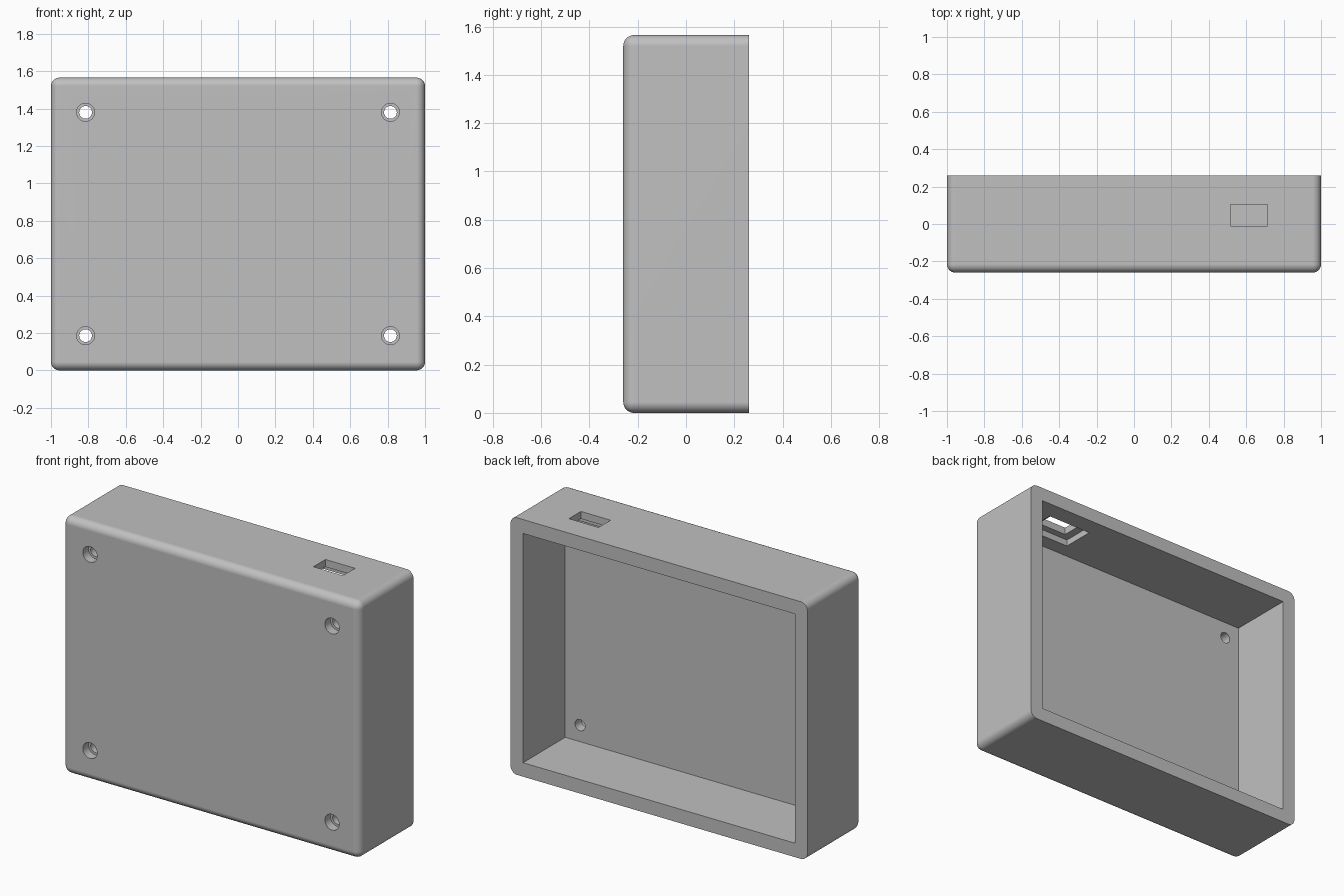
import bpy, bmesh, math
from mathutils import Matrix, Vector

# Remove the default cube only
default = bpy.data.objects.get("Cube")
if default:
    bpy.data.objects.remove(default, do_unlink=True)

WIDTH, DEPTH, HEIGHT = 2.0, 0.52, 1.565
WALL, FRONT_WALL, RADIUS = 0.085, 0.115, 0.045
FRONT, BACK = -DEPTH / 2, DEPTH / 2
MID = HEIGHT / 2

grey = bpy.data.materials.new("plain grey")
grey.use_nodes = True
colour = (0.53, 0.53, 0.53, 1)
grey.diffuse_color = colour
grey.node_tree.nodes["Principled BSDF"].inputs["Base Color"].default_value = colour


def finish(name, bm):
    mesh = bpy.data.meshes.new(name)
    bm.to_mesh(mesh)
    bm.free()
    mesh.materials.append(grey)
    obj = bpy.data.objects.new(name, mesh)
    bpy.context.scene.collection.objects.link(obj)
    return obj


def box_mesh(low, high):
    low, high = Vector(low), Vector(high)
    bm = bmesh.new()
    size = Matrix.Diagonal((high - low).to_4d())
    bmesh.ops.create_cube(bm, size=1, matrix=Matrix.Translation((low + high) / 2) @ size)
    return bm


def box(name, low, high):
    return finish(name, box_mesh(low, high))


def drill(name, x, z, radius, y0, y1):
    bm = bmesh.new()
    place = Matrix.Translation((x, (y0 + y1) / 2, z)) @ Matrix.Rotation(math.pi / 2, 4, "X")
    bmesh.ops.create_cone(bm, cap_ends=True, segments=32, radius1=radius,
                          radius2=radius, depth=y1 - y0, matrix=place)
    return finish(name, bm)


# Outer block: every edge rounded except those around the open back
bm = box_mesh((-WIDTH / 2, FRONT, 0), (WIDTH / 2, BACK, HEIGHT))
rounded = [e for e in bm.edges if min(v.co.y for v in e.verts) < 0]
bmesh.ops.bevel(bm, geom=rounded, offset=RADIUS, offset_type="OFFSET",
                segments=8, profile=0.5, affect="EDGES")
case = finish("enclosure_case", bm)

# Cavity open at the back
cutters = [box("cavity_cutter",
               (-WIDTH / 2 + WALL, FRONT + FRONT_WALL, WALL),
               (WIDTH / 2 - WALL, BACK + 0.1, HEIGHT - WALL))]

# Four counterbored screw holes
for sx in (-1, 1):
    for sz in (-1, 1):
        x, z = sx * 0.815, MID + sz * 0.597
        cutters.append(drill("screw_head_cutter", x, z, 0.048, FRONT - 0.1, FRONT + 0.055))
        cutters.append(drill("screw_hole_cutter", x, z, 0.034, FRONT - 0.12, FRONT + 0.2))

# Connector slot in the top, with a wider recess on the inside
cutters.append(box("slot_cutter", (0.515, -0.01, HEIGHT - 0.2), (0.715, 0.105, HEIGHT + 0.1)))
cutters.append(box("recess_cutter", (0.465, -0.053, HEIGHT - 0.18),
                   (0.765, 0.148, HEIGHT - WALL + 0.04)))

for cutter in cutters:
    cutter.hide_render = True
    mod = case.modifiers.new(cutter.name, "BOOLEAN")
    mod.operation, mod.solver, mod.object = "DIFFERENCE", "EXACT", cutter

# Bake the cuts and drop the cutters
graph = bpy.context.evaluated_depsgraph_get()
result = bpy.data.meshes.new_from_object(case.evaluated_get(graph))
case.modifiers.clear()
case.data = result
case.data.name = "enclosure_case"
for cutter in cutters:
    bpy.data.objects.remove(cutter, do_unlink=True)

# Smooth rounded edges, crisp corners, level flats
bpy.ops.object.select_all(action="DESELECT")
case.select_set(True)
bpy.context.view_layer.objects.active = case
bpy.ops.object.shade_smooth_by_angle(angle=math.radians(30))
weighted = case.modifiers.new("level_flats", "WEIGHTED_NORMAL")
weighted.keep_sharp = True
